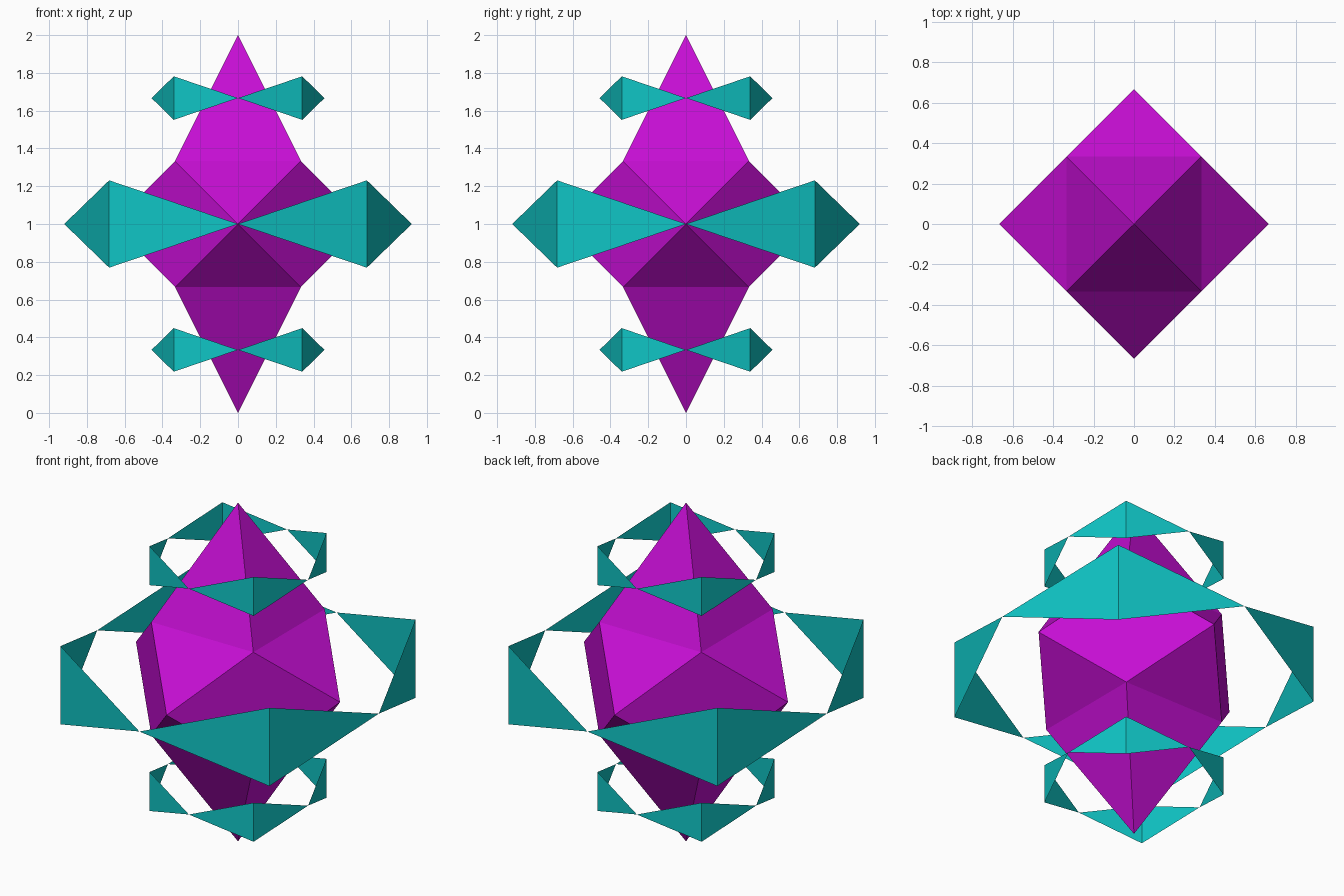
import bpy
import bmesh
import math
from mathutils import Vector

old = bpy.data.objects.get("Cube")
if old:
    bpy.data.objects.remove(old, do_unlink=True)


def make_material(name, color):
    mat = bpy.data.materials.new(name)
    mat.use_nodes = True
    mat.diffuse_color = color
    mat.node_tree.nodes["Principled BSDF"].inputs["Base Color"].default_value = color
    return mat


def add_object(name, bm, mat, z):
    mesh = bpy.data.meshes.new(name)
    bm.to_mesh(mesh)
    bm.free()
    mesh.materials.append(mat)
    obj = bpy.data.objects.new(name, mesh)
    obj.location.z = z
    bpy.context.collection.objects.link(obj)
    return obj


purple = make_material("purple crystal", (0.56, 0.0045, 0.65, 1))
teal = make_material("teal band", (0.005, 0.56, 0.56, 1))

# Crystal: a cube with a pyramid raised on every face, taller at top and bottom
bm = bmesh.new()
bmesh.ops.create_cube(bm, size=2 / 3)
tips = bmesh.ops.poke(bm, faces=bm.faces[:])["verts"]
for tip in tips:
    tip.co *= 3 if abs(tip.co.z) > 0.1 else 2
bmesh.ops.recalc_face_normals(bm, faces=bm.faces[:])
add_object("crystal", bm, purple, 1)


# Ring: thin upright triangles, tall at the corners and pinched at the sides
def add_ring(name, z, pinch, corner, half_height):
    bm = bmesh.new()
    pinches, edges = [], []
    for i in range(4):
        a = i * math.pi / 2
        p = Vector((math.cos(a), math.sin(a), 0)) * pinch
        b = a + math.pi / 4
        c = Vector((math.cos(b), math.sin(b), 0)) * corner * math.sqrt(2)
        up = Vector((0, 0, half_height))
        pinches.append(bm.verts.new(p))
        edges.append((bm.verts.new(c - up), bm.verts.new(c + up)))
    for i in range(4):
        low, high = edges[i]
        bm.faces.new((pinches[i], low, high))
        bm.faces.new((low, pinches[(i + 1) % 4], high))
    add_object(name, bm, teal, z)


add_ring("lower_ring", 1 / 3, 0.458, 0.34, 0.115)
add_ring("middle_ring", 1, 0.92, 0.682, 0.231)
add_ring("upper_ring", 5 / 3, 0.458, 0.34, 0.115)
